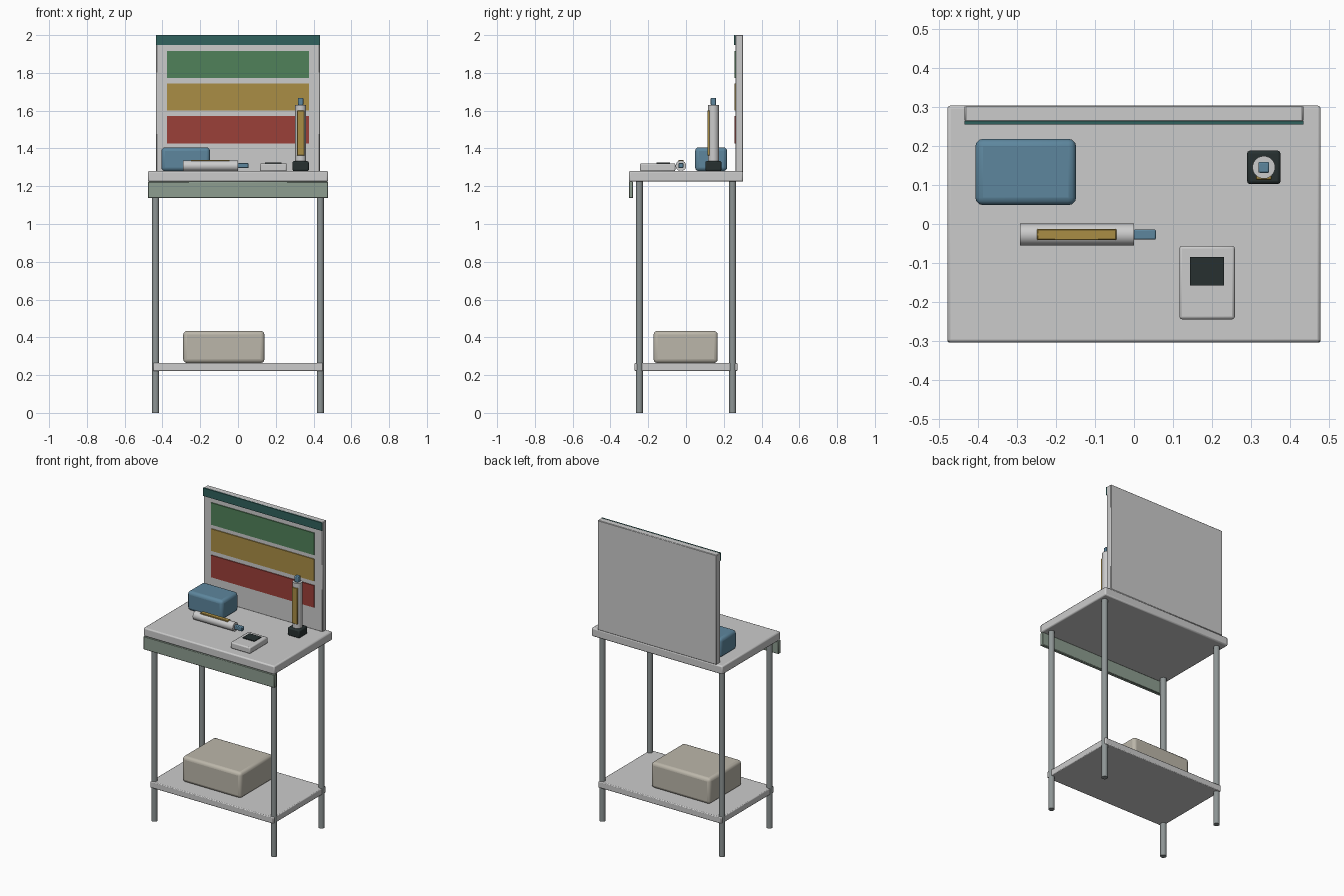
import bpy, math

if "Cube" in bpy.data.objects:
    bpy.data.objects.remove(bpy.data.objects["Cube"])

mats = {}
COLORS = {
    "teal": (0.03, 0.12, 0.11), "green": (0.08, 0.22, 0.10),
    "yellow": (0.40, 0.27, 0.06), "red": (0.33, 0.05, 0.04),
    "blue": (0.11, 0.24, 0.34), "cream": (0.50, 0.47, 0.40),
    "sage": (0.27, 0.34, 0.28), "black": (0.02, 0.03, 0.03),
    "steel": (0.27, 0.30, 0.30),
}


def finish(ob, name, color, bevel=0.0, segments=2):
    ob.name = name
    if color:
        if color not in mats:
            mats[color] = bpy.data.materials.new(color)
            mats[color].diffuse_color = (*COLORS[color], 1)
        ob.data.materials.append(mats[color])
    if bevel:
        mod = ob.modifiers.new("edge_rounding", "BEVEL")
        mod.width = bevel
        mod.segments = segments
    bpy.ops.object.shade_smooth_by_angle(angle=math.radians(35))
    return ob


def box(name, x, y, z, color=None, bevel=0.0, segments=2):
    """Box from (min, max) ranges on each axis."""
    bpy.ops.mesh.primitive_cube_add(size=1, location=[sum(r) / 2 for r in (x, y, z)])
    ob = bpy.context.object
    ob.scale = [r[1] - r[0] for r in (x, y, z)]
    bpy.ops.object.transform_apply(location=False, rotation=False, scale=True)
    return finish(ob, name, color, bevel, segments)


def rod(name, center, radius, length, color=None, sides=24, rot=(0, 0, 0)):
    bpy.ops.mesh.primitive_cylinder_add(vertices=sides, radius=radius, depth=length,
                                        location=center, rotation=rot)
    return finish(bpy.context.object, name, color)


# table frame
W, D = 0.4775, 0.303
box("table_top", (-W, W), (-D, D), (1.224, 1.28), None, 0.008)
box("front_apron", (-W, W), (-D, -0.28), (1.137, 1.224), "sage", 0.003, 1)
for sx, side in ((-1, "left"), (1, "right")):
    for sy, end in ((-1, "front"), (1, "back")):
        rod(f"{end}_{side}_leg", (sx * 0.436, sy * 0.247, 0.613), 0.019, 1.226, "steel", 16)
box("lower_shelf", (-0.449, 0.449), (-0.272, 0.272), (0.222, 0.264), None, 0.005)
box("storage_box", (-0.29, 0.14), (-0.172, 0.168), (0.264, 0.434), "cream", 0.02, 3)

# back board with header and coloured panels
box("back_board", (-0.433, 0.433), (0.262, D), (1.278, 2.0), None, 0.003, 1)
box("board_header", (-0.433, 0.433), (0.255, 0.263), (1.947, 2.0), "teal")
for color, z0 in (("green", 1.772), ("yellow", 1.60), ("red", 1.426)):
    box(f"{color}_panel", (-0.375, 0.375), (0.256, 0.263), (z0, z0 + 0.145), color)

# blue case on the table
box("blue_case", (-0.406, -0.148), (0.048, 0.218), (1.28, 1.406), "blue", 0.02, 3)

# tool lying on the table
rod("lying_tool_body", (-0.146, -0.027, 1.308), 0.028, 0.292, rot=(0, math.pi / 2, 0))
box("lying_tool_strip", (-0.248, -0.045), (-0.041, -0.013), (1.322, 1.34), "yellow", 0.002, 1)
box("lying_tool_tip", (-0.001, 0.056), (-0.04, -0.014), (1.296, 1.322), "blue", 0.004)

# tool standing in its dock
cx, cy = 0.332, 0.145
box("tool_dock", (cx - 0.043, cx + 0.043), (cy - 0.043, cy + 0.043), (1.28, 1.333), "black", 0.008)
rod("standing_tool_body", (cx, cy, 1.48), 0.029, 0.3)
box("standing_tool_strip", (cx - 0.02, cx + 0.02), (cy - 0.032, cy - 0.012), (1.363, 1.601), "yellow", 0.002, 1)
box("standing_tool_tip", (cx - 0.014, cx + 0.014), (cy - 0.014, cy + 0.014), (1.629, 1.668), "blue", 0.004)

# handheld meter
box("meter_body", (0.116, 0.258), (-0.244, -0.056), (1.28, 1.321), None, 0.007)
box("meter_screen", (0.143, 0.23), (-0.157, -0.085), (1.315, 1.326), "black")

for m in bpy.data.materials:
    if m.users and not m.is_grease_pencil:
        m.use_nodes = True
        m.node_tree.nodes["Principled BSDF"].inputs["Base Color"].default_value = m.diffuse_color
